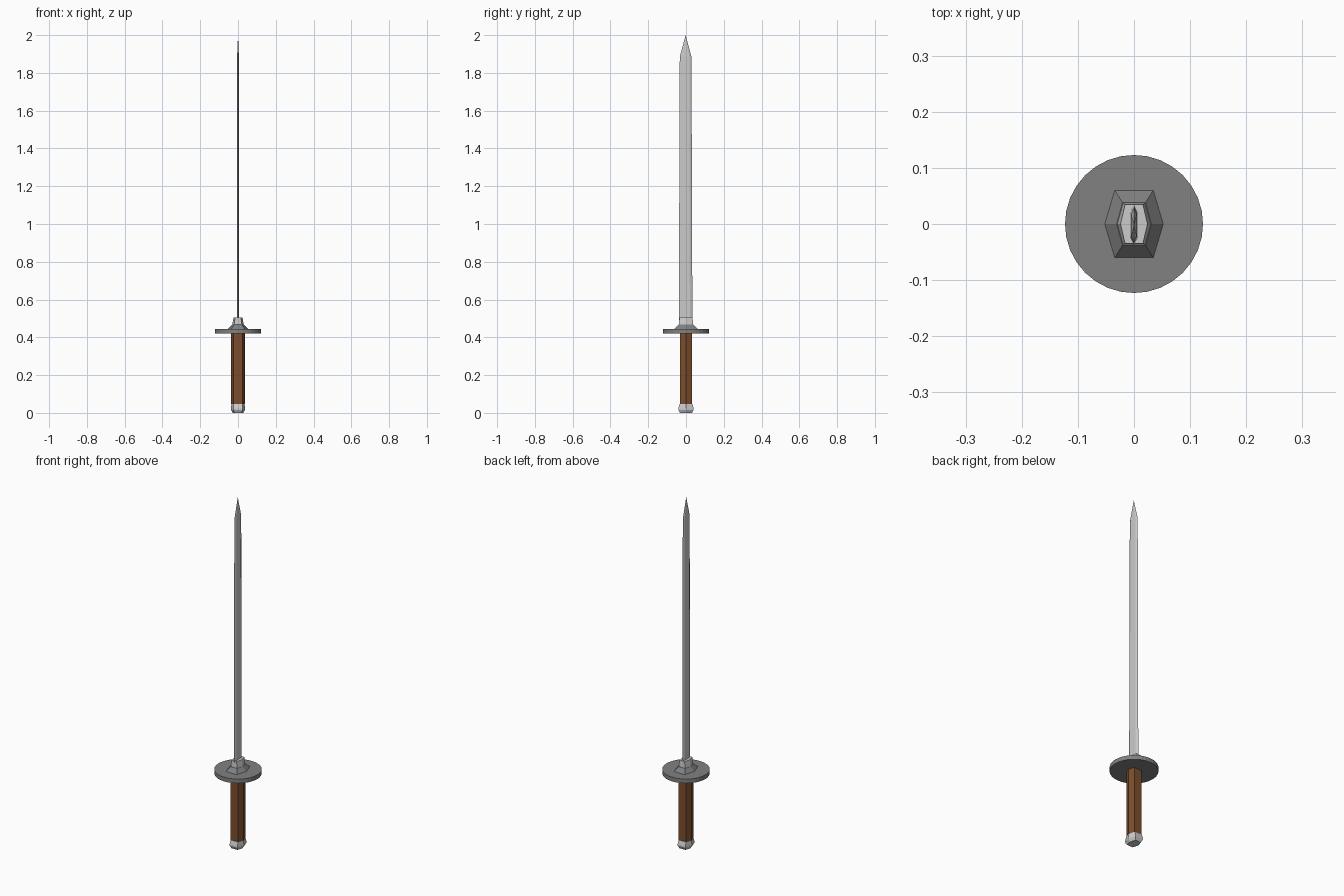
import bpy, bmesh

if "Cube" in bpy.data.objects:
    bpy.data.objects.remove(bpy.data.objects["Cube"])

def material(name, color):
    m = bpy.data.materials.new(name)
    m.diffuse_color = (*color, 1)
    m.use_nodes = True
    m.node_tree.nodes["Principled BSDF"].inputs["Base Color"].default_value = m.diffuse_color
    return m

def loft(name, section, rings, mat=None):
    """Stack scaled copies of a section; rings are (z, x scale, y scale)."""
    bm = bmesh.new()
    loops = [[bm.verts.new((x * sx, y * sy, z)) for x, y in section] for z, sx, sy in rings]
    n = len(section)
    for a, b in zip(loops, loops[1:]):
        for i in range(n):
            j = (i + 1) % n
            bm.faces.new((a[i], a[j], b[j], b[i]))
    bm.faces.new(loops[0][::-1])
    bm.faces.new(loops[-1])
    bmesh.ops.remove_doubles(bm, verts=bm.verts, dist=0.00005)
    bmesh.ops.recalc_face_normals(bm, faces=bm.faces)
    me = bpy.data.meshes.new(name)
    bm.to_mesh(me)
    bm.free()
    ob = bpy.data.objects.new(name, me)
    bpy.context.collection.objects.link(ob)
    if mat:
        me.materials.append(mat)
    return ob

# Unit hexagon with points on +-x and flat ends on +-y
hexagon = [(1, 0), (0.66, 1), (-0.66, 1), (-1, 0), (-0.66, -1), (0.66, -1)]
# Blade section: flat sides, bevelled to a sharp edge on both ends
blade_section = [(1, 0.62), (0, 1), (-1, 0.62), (-1, -0.62), (0, -1), (1, -0.62)]

wood = material("brown_grip", (0.2, 0.075, 0.025))
dark = material("dark_steel", (0.22, 0.22, 0.22))

# Pommel cap with chamfered bottom
loft("pommel", hexagon, [(0, 0.028, 0.032), (0.016, 0.037, 0.041),
                         (0.024, 0.037, 0.041), (0.046, 0.035, 0.034)])
# Grip
loft("grip", hexagon, [(0.046, 0.036, 0.032), (0.425, 0.036, 0.032)], wood)

# Round guard
bpy.ops.mesh.primitive_cylinder_add(vertices=32, radius=0.123, depth=0.024, location=(0, 0, 0.433))
guard = bpy.context.object
guard.name = "guard"
guard.data.materials.append(dark)

# Flared base and collar holding the blade
loft("collar_base", hexagon, [(0.444, 0.053, 0.061), (0.468, 0.031, 0.038)], dark)
loft("collar", hexagon, [(0.466, 0.030, 0.037), (0.505, 0.024, 0.035)])

# Blade, tapering slightly and ending in a point
blade = loft("blade", blade_section, [(0.47, 0.0065, 0.036), (1.885, 0.005, 0.031), (2.0, 0, 0)])
blade.location.y = -0.002
